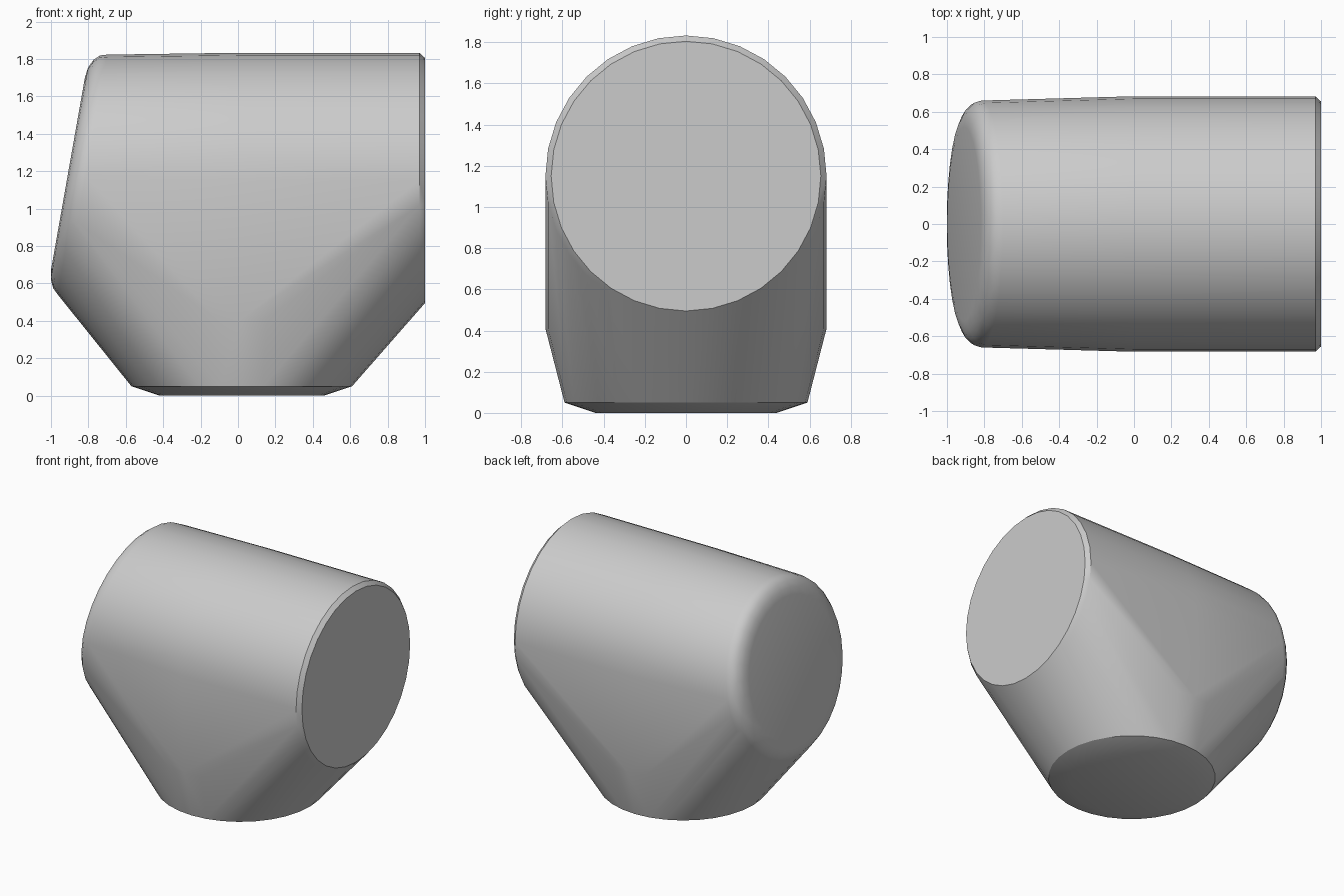
import bpy, bmesh, math
from mathutils import Vector, Matrix

if "Cube" in bpy.data.objects:
    bpy.data.objects.remove(bpy.data.objects["Cube"])

SEG = 32
TILT = math.radians(10)
bm = bmesh.new()


def ring(center, radius, axis):
    """Add one circle of points facing the given axis."""
    rot = Vector((0, 0, 1)).rotation_difference(Vector(axis)).to_matrix().to_4x4()
    bmesh.ops.create_circle(bm, segments=SEG, radius=radius,
                            matrix=Matrix.Translation(center) @ rot)


# Foot: bevelled disc flaring to full width
for z, r in [(0, 0.44), (0.05, 0.59), (0.41, 0.683)]:
    ring((0.02, 0, z), r, (0, 0, 1))

# Straight barrel with small bevel on the right end
for x, r in [(0, 0.683), (0.97, 0.683), (1.0, 0.655)]:
    ring((x, 0, 1.15), r, (1, 0, 0))

# Tilted left end with a rounded rim
normal = Vector((-math.cos(TILT), 0, math.sin(TILT)))
start = Vector((-0.815, 0, 1.173))
for i in range(5):
    a = math.pi / 2 * i / 4
    ring(start + normal * 0.095 * math.sin(a), 0.52 + 0.14 * math.cos(a), normal)

# Wrap all rings in one skin
res = bmesh.ops.convex_hull(bm, input=bm.verts[:])
junk = {g for g in res["geom_interior"] + res["geom_unused"]
        if isinstance(g, bmesh.types.BMVert)}
bmesh.ops.delete(bm, geom=list(junk), context='VERTS')
loose = [e for e in bm.edges if not e.link_faces]
bmesh.ops.delete(bm, geom=loose, context='EDGES')
bmesh.ops.dissolve_limit(bm, angle_limit=math.radians(0.5),
                         verts=bm.verts[:], edges=bm.edges[:])
bmesh.ops.recalc_face_normals(bm, faces=bm.faces[:])

mesh = bpy.data.meshes.new("elbow_housing")
bm.to_mesh(mesh)
bm.free()
obj = bpy.data.objects.new("elbow_housing", mesh)
bpy.context.collection.objects.link(obj)
bpy.context.view_layer.objects.active = obj
obj.select_set(True)
bpy.ops.object.shade_smooth_by_angle(angle=math.radians(30))
